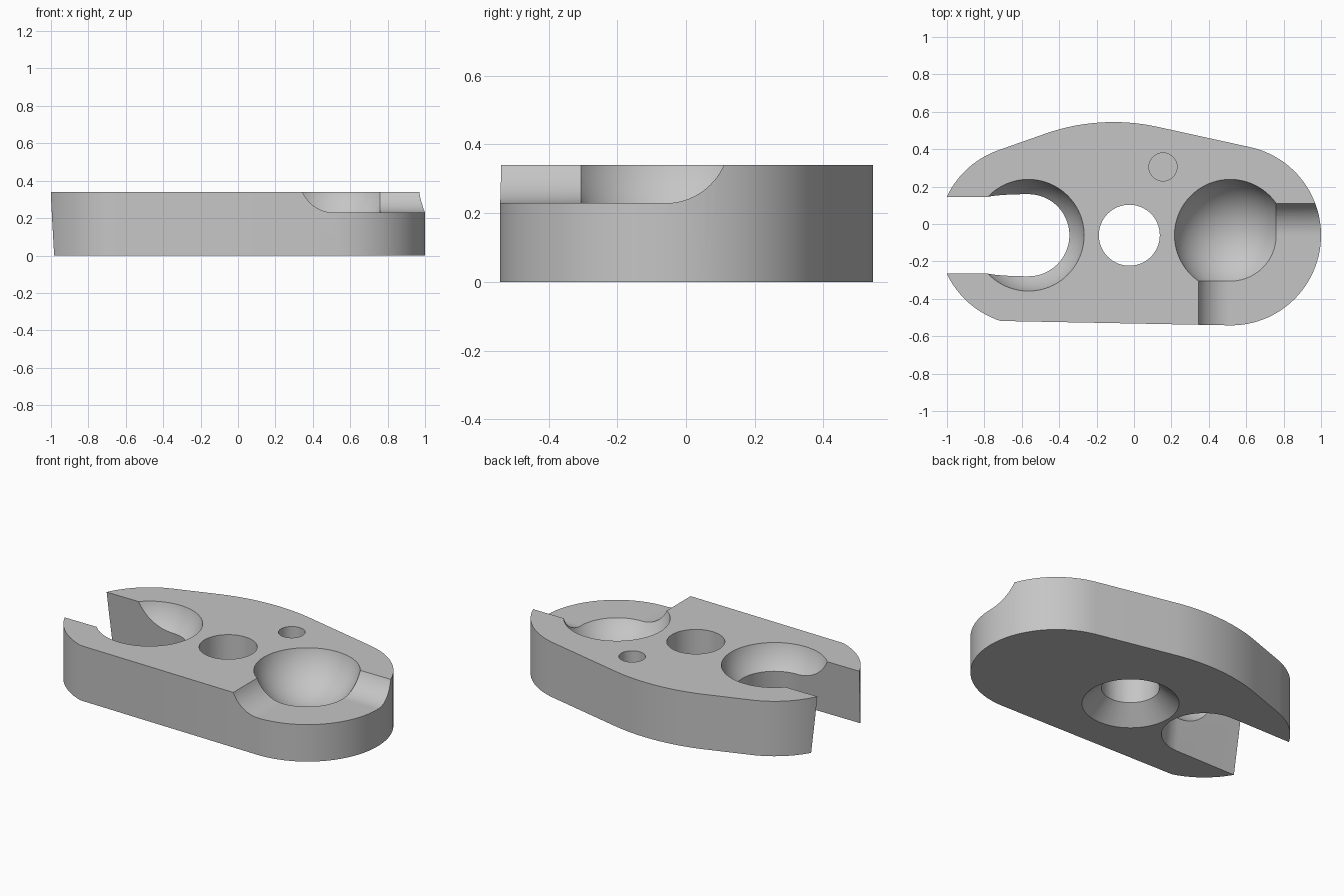
import bpy, bmesh, math
from mathutils import Matrix

if "Cube" in bpy.data.objects:
    bpy.data.objects.remove(bpy.data.objects["Cube"], do_unlink=True)

H = 0.34            # plate thickness
MID = -0.06         # y of the line through the three main openings
BALL_Z, BALL_R = 0.415, 0.308
CORD_R = 0.186
LEFT_X, HOLE_X, RIGHT_X = -0.565, -0.025, 0.515

grey = bpy.data.materials.new("plain grey")
grey.use_nodes = True
colour = (0.56, 0.56, 0.56, 1)
grey.diffuse_color = colour
grey.node_tree.nodes["Principled BSDF"].inputs["Base Color"].default_value = colour


def arc(cx, cy, r, start, end, n=32):
    angles = [math.radians(start + (end - start) * i / n) for i in range(n + 1)]
    return [(cx + r * math.cos(a), cy + r * math.sin(a)) for a in angles]


def add_object(name, bm):
    bmesh.ops.recalc_face_normals(bm, faces=bm.faces)
    mesh = bpy.data.meshes.new(name)
    bm.to_mesh(mesh)
    bm.free()
    mesh.materials.append(grey)
    ob = bpy.data.objects.new(name, mesh)
    bpy.context.collection.objects.link(ob)
    return ob


def loft(name, lower, upper):
    """Closed solid between two matching loops of 3D points."""
    bm = bmesh.new()
    a = [bm.verts.new(p) for p in lower]
    b = [bm.verts.new(p) for p in upper]
    bm.faces.new(a)
    bm.faces.new(b)
    for i in range(len(a)):
        j = (i + 1) % len(a)
        bm.faces.new((a[i], a[j], b[j], b[i]))
    return add_object(name, bm)


def prism(name, points, z0, z1):
    return loft(name, [(x, y, z0) for x, y in points], [(x, y, z1) for x, y in points])


def cone(name, x, y, r0, r1, z0, z1):
    return loft(name, [(*p, z0) for p in arc(x, y, r0, 0, 360, 64)[:-1]],
                [(*p, z1) for p in arc(x, y, r1, 0, 360, 64)[:-1]])


def ball(name, x):
    bm = bmesh.new()
    bmesh.ops.create_uvsphere(bm, u_segments=80, v_segments=48, radius=BALL_R,
                              matrix=Matrix.Translation((x, MID, BALL_Z)))
    return add_object(name, bm)


# Plate outline: round ends, bulging back edge, straight front edge
outline = (arc(0.518, MID, 0.482, -90, 77.3, 48)
           + arc(-0.11, -0.555, 1.1, 77.3, 110.5, 24)
           + arc(LEFT_X, MID, 0.482, 110.5, 252, 40))
body = prism("connector_plate", outline, 0, H)


# Tapered open slot with a round end, wider underneath
def slot_loop(half, z):
    loop = [(-1.3, MID - half)] + arc(LEFT_X, MID, half, -90, 90, 40) + [(-1.3, MID + half)]
    return [(x, y, z) for x, y in loop]


def slot_half(z):
    return 0.24 - 0.035 * z / H


cutters = [loft("slot_cutter", slot_loop(slot_half(-0.1), -0.1), slot_loop(slot_half(0.5), 0.5))]

# Cord channels: rounded on one side, flat floor on the other
profile = arc(0, BALL_Z, CORD_R, -90, 0, 24) + [(CORD_R, 0.6), (-0.8, 0.6), (-0.8, BALL_Z - CORD_R)]
cutters.append(loft("side_channel_cutter",
                    [(RIGHT_X, MID + u, z) for u, z in profile],
                    [(1.3, MID + u, z) for u, z in profile]))
cutters.append(loft("front_channel_cutter",
                    [(RIGHT_X - u, MID, z) for u, z in profile],
                    [(RIGHT_X - u, -0.9, z) for u, z in profile]))

# Ball sockets, countersunk centre hole and small blind hole
cutters += [
    ball("left_socket_cutter", RIGHT_X),
    ball("right_socket_cutter", LEFT_X),
    cone("centre_hole_cutter", HOLE_X, MID, 0.163, 0.163, -0.1, 0.5),
    cone("countersink_cutter", HOLE_X, MID, 0.272 + 0.0545, 0.163 - 0.0545, -0.05, 0.15),
    cone("pin_hole_cutter", 0.155, 0.305, 0.075, 0.075, 0.17, 0.5),
]

bpy.context.view_layer.objects.active = body
for cutter in cutters:
    cutter.hide_render = True
    mod = body.modifiers.new(cutter.name, 'BOOLEAN')
    mod.operation = 'DIFFERENCE'
    mod.solver = 'EXACT'
    mod.object = cutter
    bpy.ops.object.modifier_apply(modifier=mod.name)
    bpy.data.objects.remove(cutter, do_unlink=True)

bpy.ops.object.select_all(action='DESELECT')
body.select_set(True)
bpy.ops.object.shade_smooth_by_angle(angle=math.radians(25))
